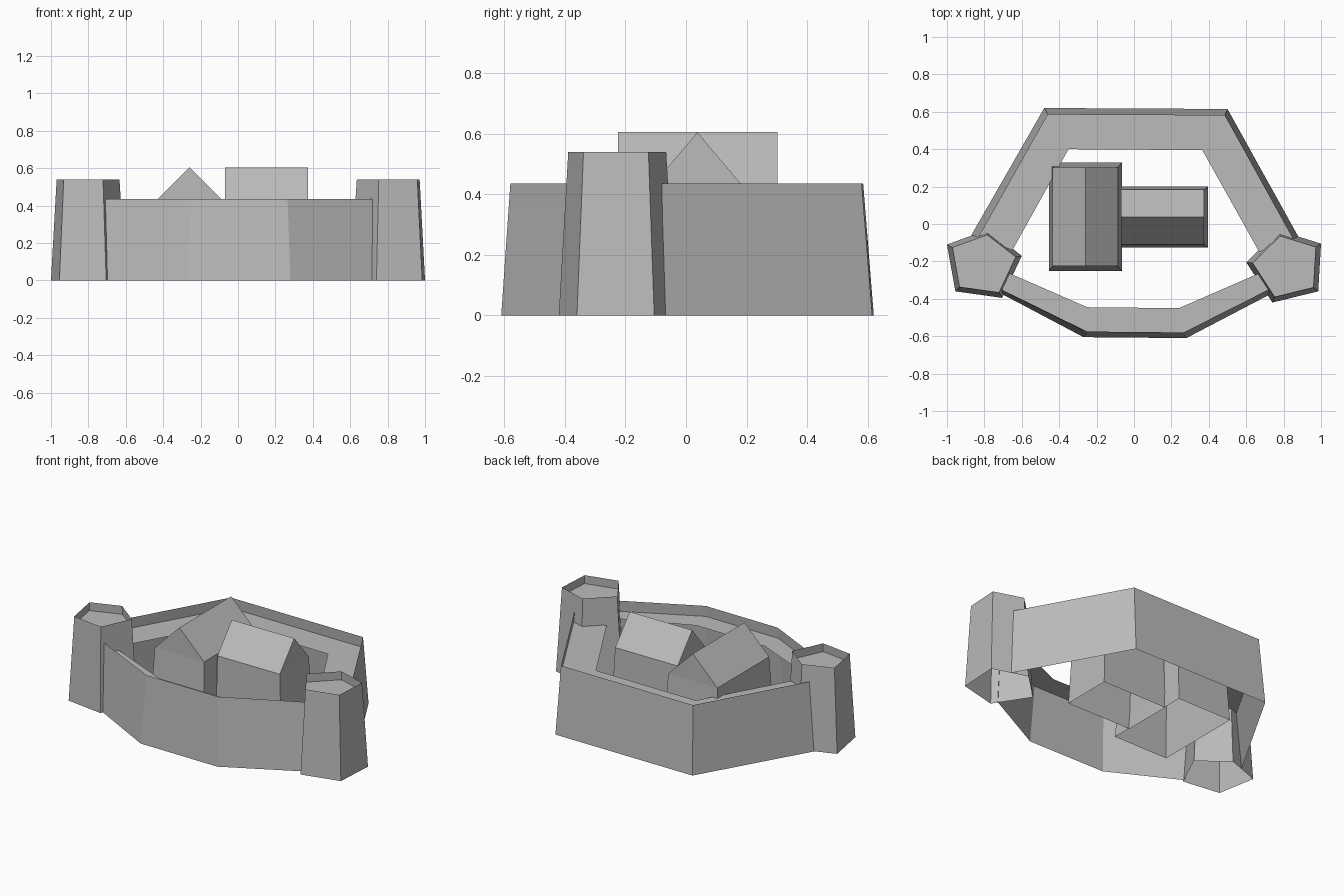
import bpy
import bmesh
from mathutils import Vector

if "Cube" in bpy.data.objects:
    bpy.data.objects.remove(bpy.data.objects["Cube"], do_unlink=True)

stone = bpy.data.materials.new("grey_stone")
stone.use_nodes = True
GREY = (0.5, 0.5, 0.5, 1)
stone.diffuse_color = GREY
stone.node_tree.nodes["Principled BSDF"].inputs["Base Color"].default_value = GREY


def finish(name, bm):
    mesh = bpy.data.meshes.new(name)
    bm.to_mesh(mesh)
    bm.free()
    mesh.materials.append(stone)
    obj = bpy.data.objects.new(name, mesh)
    bpy.context.collection.objects.link(obj)
    return obj


def row(bm, points, z):
    return [bm.verts.new((x, y, z)) for x, y in points]


def strip(bm, low, high, closed=False):
    """Join two rows of vertices with quads."""
    n = len(low)
    for i in range(n if closed else n - 1):
        j = (i + 1) % n
        bm.faces.new((low[i], low[j], high[j], high[i]))


def blend(a, b, t):
    return [Vector(p).lerp(Vector(q), t) for p, q in zip(a, b)]


# Thin battered wall with a lower walkway on its inner side, open underneath
def wall(name, base, rim, inner, top=0.435, walk=0.365):
    bm = bmesh.new()
    foot = row(bm, base, 0)
    ledge = row(bm, blend(base, rim, walk / top), walk)
    crest = row(bm, rim, top)
    edge = row(bm, inner, walk)
    strip(bm, foot, ledge)
    strip(bm, ledge, crest)
    strip(bm, ledge, edge)
    finish(name, bm)


# Tapered five-sided tower with a sunken floor, open underneath
def tower(name, base, centre, taper=0.84, top=0.54, floor=0.485):
    bm = bmesh.new()
    rim = blend(base, [centre] * len(base), 1 - taper)
    foot = row(bm, base, 0)
    ledge = row(bm, blend(base, rim, floor / top), floor)
    crest = row(bm, rim, top)
    strip(bm, foot, ledge, True)
    strip(bm, ledge, crest, True)
    bm.faces.new(ledge)
    finish(name, bm)


# Gabled house: x0, x1, y0, y1 at the foot; insets are per side, up to the eaves
def house(name, foot, inset, along_y, eave=0.43, ridge=0.605):
    bm = bmesh.new()

    def corners(x0, x1, y0, y1):
        return [(x0, y0), (x1, y0), (x1, y1), (x0, y1)]

    x0, x1, y0, y1 = [f + i for f, i in zip(foot, inset)]
    low = row(bm, corners(*foot), 0)
    a, b, c, d = high = row(bm, corners(x0, x1, y0, y1), eave)
    strip(bm, low, high, True)
    xm, ym = (x0 + x1) / 2, (y0 + y1) / 2
    if along_y:
        p, q = row(bm, [(xm, y0), (xm, y1)], ridge)
        faces = [(a, b, p), (c, d, q), (b, c, q, p), (d, a, p, q)]
    else:
        p, q = row(bm, [(x0, ym), (x1, ym)], ridge)
        faces = [(d, a, p), (b, c, q), (a, b, q, p), (c, d, p, q)]
    for f in faces:
        bm.faces.new(f)
    finish(name, bm)


wall("back_wall",
     [(0.88, -0.07), (0.5, 0.615), (-0.48, 0.62), (-0.87, -0.06)],
     [(0.85, -0.08), (0.485, 0.58), (-0.46, 0.585), (-0.83, -0.07)],
     [(0.67, -0.15), (0.365, 0.395), (-0.35, 0.4), (-0.65, -0.14)])

wall("front_wall",
     [(-0.705, -0.375), (-0.27, -0.605), (0.28, -0.61), (0.72, -0.38)],
     [(-0.71, -0.35), (-0.25, -0.575), (0.265, -0.58), (0.72, -0.35)],
     [(-0.685, -0.255), (-0.25, -0.445), (0.24, -0.45), (0.665, -0.265)])

tower("left_tower",
      [(1.0, -0.105), (0.775, -0.035), (0.6, -0.205), (0.74, -0.42), (0.985, -0.36)],
      (0.82, -0.225))
tower("right_tower",
      [(-1.0, -0.11), (-0.955, -0.36), (-0.705, -0.395), (-0.6, -0.17), (-0.78, -0.03)],
      (-0.81, -0.21))

house("large_house", (-0.455, -0.065, -0.25, 0.33),
      (0.02, -0.02, 0.025, -0.028), True)
house("small_house", (-0.07, 0.395, -0.125, 0.2),
      (0, -0.02, 0.015, -0.015), False)
